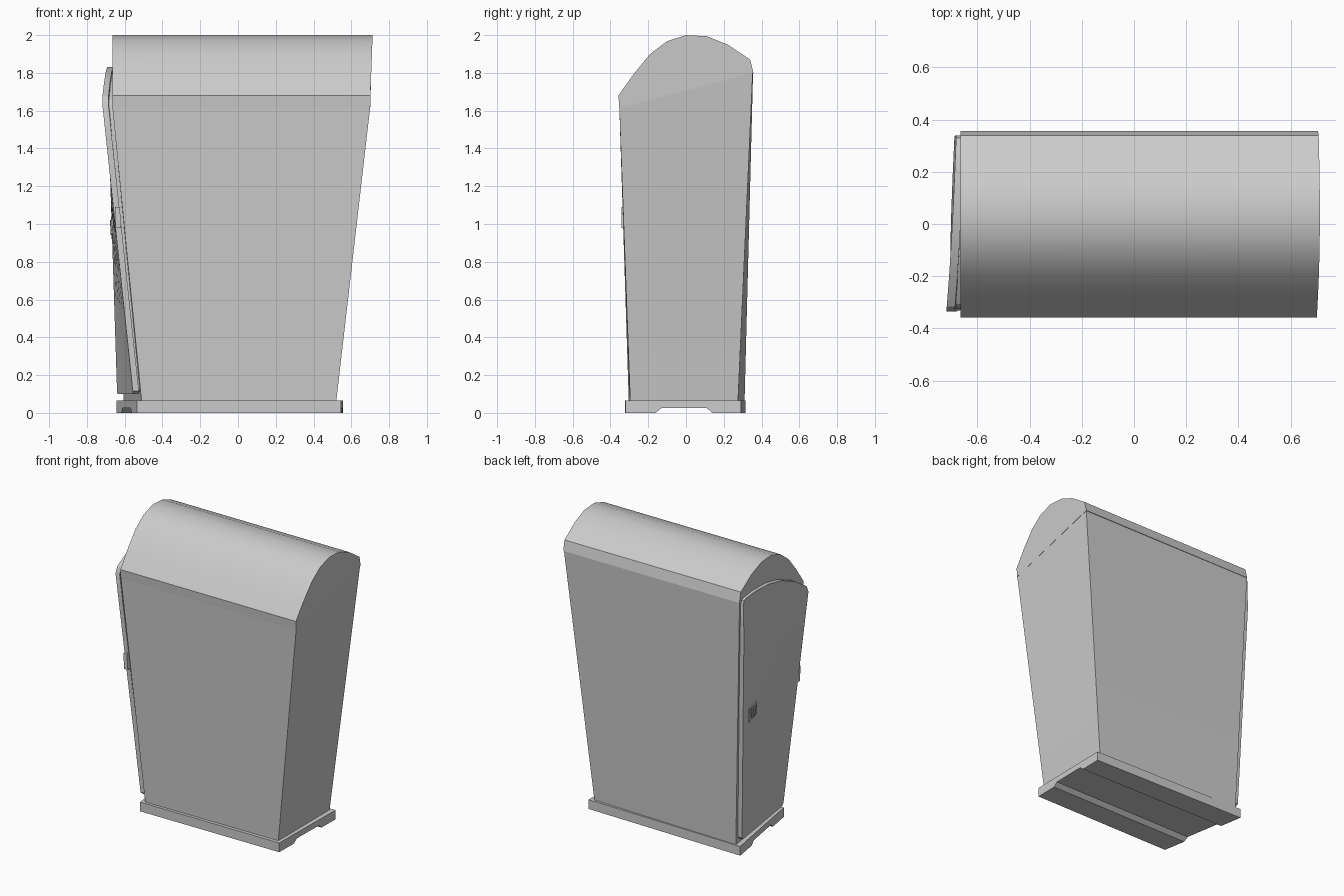
import bpy, bmesh, math
from mathutils import Vector

if "Cube" in bpy.data.objects:
    bpy.data.objects.remove(bpy.data.objects["Cube"])


def finish(name, bm, angle=30):
    bmesh.ops.remove_doubles(bm, verts=bm.verts, dist=1e-5)
    bmesh.ops.recalc_face_normals(bm, faces=bm.faces)
    mesh = bpy.data.meshes.new(name)
    bm.to_mesh(mesh)
    bm.free()
    ob = bpy.data.objects.new(name, mesh)
    bpy.context.collection.objects.link(ob)
    bpy.ops.object.select_all(action='DESELECT')
    ob.select_set(True)
    bpy.context.view_layer.objects.active = ob
    bpy.ops.object.shade_smooth_by_angle(angle=math.radians(angle))
    return ob


def loft(name, ring_a, ring_b, steps=1):
    """Closed solid between two matching rings of points."""
    bm = bmesh.new()
    rings = []
    for i in range(steps + 1):
        t = i / steps
        rings.append([bm.verts.new(Vector(a).lerp(Vector(b), t)) for a, b in zip(ring_a, ring_b)])
    n = len(ring_a)
    for r, s in zip(rings, rings[1:]):
        for j in range(n):
            bm.faces.new((r[j], r[(j + 1) % n], s[(j + 1) % n], s[j]))
    bm.faces.new(rings[0])
    bm.faces.new(rings[-1])
    return finish(name, bm)


def mix(a, b, t):
    return a + (b - a) * t


def on_door(u, z, inward=0.0):
    """Point on the twisted outer door surface; u runs front (0) to back (1)."""
    t = min(max((z - 0.1) / 1.55, 0), 1)
    x = mix(mix(-0.555, -0.72, t), mix(-0.64, -0.69, t), u)
    x += max(z - 1.65, 0) * 0.05
    y = mix(mix(-0.288, -0.337, t), mix(0.292, 0.34, t), u)
    return Vector((x + inward, y, z))


def slab(name, columns, near, far, rows=8):
    """Curved panel following the door surface; columns are (u, bottom, top)."""
    bm = bmesh.new()
    grids = []
    for d in (near, far):
        grids.append([[bm.verts.new(on_door(u, mix(lo, hi, r / rows), d)) for r in range(rows + 1)]
                      for u, lo, hi in columns])
    a, b = grids
    m = len(columns) - 1
    for i in range(m):
        for r in range(rows):
            for g in grids:
                bm.faces.new((g[i][r], g[i + 1][r], g[i + 1][r + 1], g[i][r + 1]))
        for r in (0, rows):
            bm.faces.new((a[i][r], a[i + 1][r], b[i + 1][r], b[i][r]))
    for i in (0, m):
        for r in range(rows):
            bm.faces.new((a[i][r], a[i][r + 1], b[i][r + 1], b[i][r]))
    return finish(name, bm)


# Skewed base plate with a channel underneath
profile = [(-0.32, 0), (-0.16, 0), (-0.13, 0.025), (0.11, 0.025), (0.14, 0),
           (0.292, 0), (0.292, 0.065), (-0.32, 0.065)]
left, right = [], []
for y, z in profile:
    u = (y + 0.32) / 0.612
    left.append((mix(-0.535, -0.643, u), y * (1.08 if y > 0 else 1.01), z))
    right.append((mix(0.545, 0.555, u), y, z))
loft("base_plate", left, right)

# Crooked cabin walls, flaring upward
loft("cabin_walls",
     [(-0.51, -0.303, 0.06), (0.52, -0.295, 0.06), (0.52, 0.275, 0.06), (-0.605, 0.31, 0.06)],
     [(-0.665, -0.353, 1.62), (0.70, -0.353, 1.62), (0.703, 0.353, 1.80), (-0.665, 0.355, 1.80)], 10)

# Rounded lopsided roof
roof = [(-0.353, 1.615), (-0.358, 1.68), (-0.28, 1.79), (-0.19, 1.90), (-0.10, 1.968), (0, 2.0),
        (0.11, 1.994), (0.22, 1.95), (0.34, 1.87), (0.357, 1.80)]
loft("roof", [(-0.665, y, z) for y, z in roof],
     [(0.70 + max(z - 1.65, 0) * 0.036, y, z) for y, z in roof])

# Door panel and the recessed frame behind it
door = [(0, 0.115, 1.63), (0.03, 0.1, 1.675), (0.2, 0.1, 1.75), (0.4, 0.1, 1.805), (0.6, 0.1, 1.83),
        (0.8, 0.1, 1.832), (0.95, 0.1, 1.82), (0.985, 0.103, 1.81), (1, 0.115, 1.78)]
slab("door", door, 0, 0.032)
frame = [(mix(0.015, 0.985, u), lo + 0.01, hi - 0.015) for u, lo, hi in door]
slab("door_frame", frame, 0.03, 0.058)

# Door pull: small plate with raised bars
slab("handle_plate", [(0.76, 0.95, 1.04), (0.90, 0.92, 1.02)], -0.005, 0.01, 1)
for i in range(3):
    u = 0.785 + i * 0.038
    slab(f"handle_bar_{i + 1}", [(u, 0.945, 1.02), (u + 0.014, 0.943, 1.02)], -0.01, 0.0, 1)

# Hinge joining the front door edge to the wall
hinge = [(-0.648, -0.98), (-0.618, -0.98), (-0.626, -1.09), (-0.652, -1.09)]
loft("door_hinge", [(x, -0.342, -z) for x, z in hinge], [(x, -0.31, -z) for x, z in hinge])
